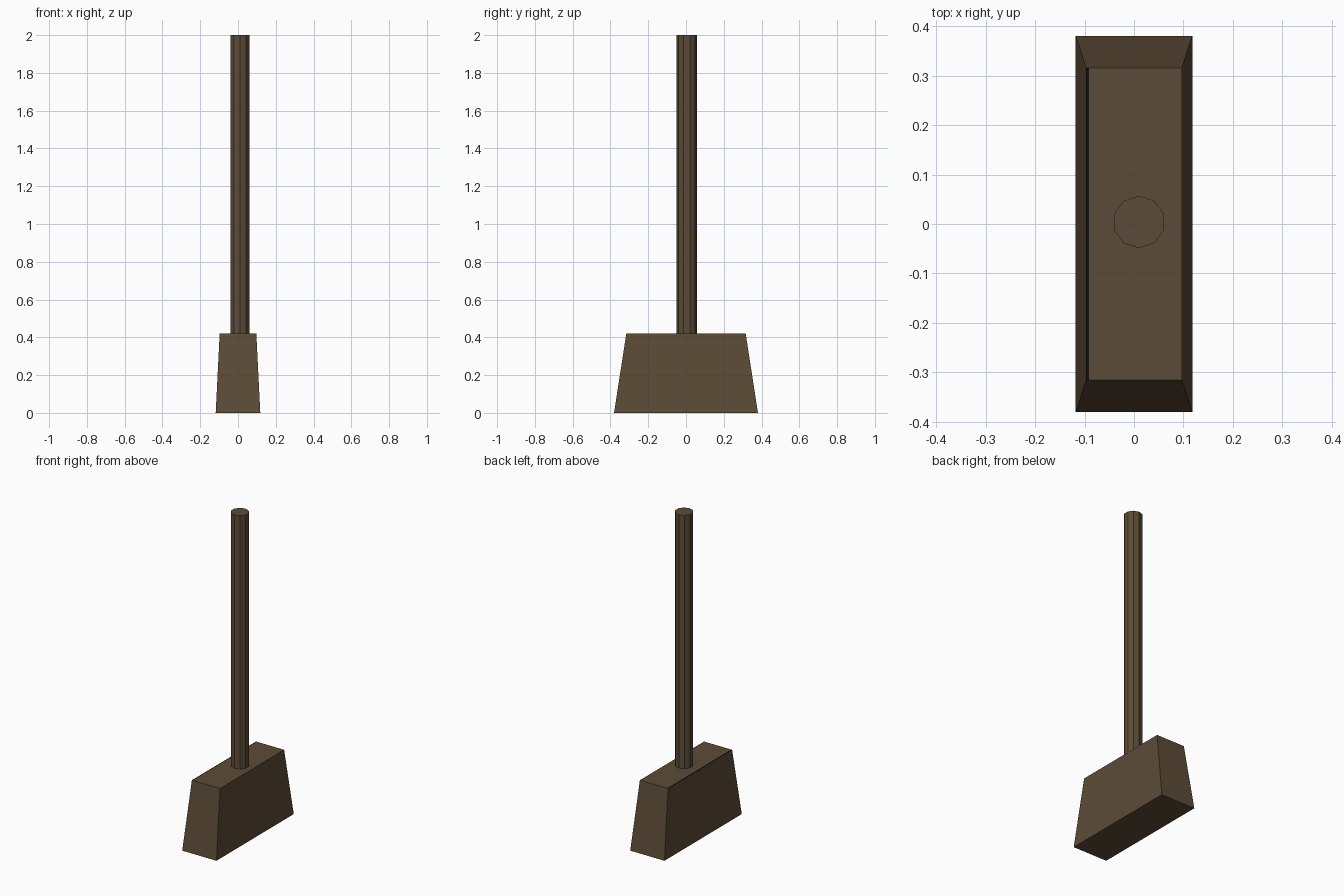
import bpy, bmesh, math
from mathutils import Matrix, Vector

if "Cube" in bpy.data.objects:
    bpy.data.objects.remove(bpy.data.objects["Cube"])


def material(name, rgb):
    m = bpy.data.materials.new(name)
    m.diffuse_color = (*rgb, 1)
    m.use_nodes = True
    m.node_tree.nodes["Principled BSDF"].inputs["Base Color"].default_value = m.diffuse_color
    return m


brown = material("dark brown wood", (0.107, 0.071, 0.039))
black = material("black seam", (0.006, 0.005, 0.005))


def make_object(name, bm, *mats):
    mesh = bpy.data.meshes.new(name)
    bm.normal_update()
    bm.to_mesh(mesh)
    bm.free()
    for m in mats:
        mesh.materials.append(m)
    obj = bpy.data.objects.new(name, mesh)
    bpy.context.collection.objects.link(obj)
    return obj


# Head: tapered block
HEIGHT = 0.42
bm = bmesh.new()
bmesh.ops.create_cube(bm, size=2)
for v in bm.verts:
    top = v.co.z > 0
    hx, hy = (0.097, 0.316) if top else (0.118, 0.381)
    v.co = Vector((v.co.x * hx, v.co.y * hy, HEIGHT if top else 0))

# Narrow dark seam along the left edge of the head's top face
top_face = max(bm.faces, key=lambda f: f.calc_center_median().z)
bmesh.ops.bisect_plane(bm, geom=[top_face, *top_face.edges, *top_face.verts],
                       plane_co=(-0.091, 0, 0), plane_no=(1, 0, 0))
bm.normal_update()
for f in bm.faces:
    if f.normal.z > 0.9 and f.calc_center_median().x < -0.09:
        f.material_index = 1
make_object("head", bm, brown, black)

# Handle: ten-sided pole, slightly off centre, with a corner facing back
bm = bmesh.new()
bmesh.ops.create_cone(bm, cap_ends=True, segments=10, radius1=0.053,
                      radius2=0.053, depth=2 - HEIGHT)
corner = bm.verts[:][0].co
turn = math.pi / 2 - math.atan2(corner.y, corner.x)
bm.transform(Matrix.Translation((0.01, 0.004, (2 + HEIGHT) / 2))
             @ Matrix.Rotation(turn, 4, 'Z'))
make_object("handle", bm, brown)
